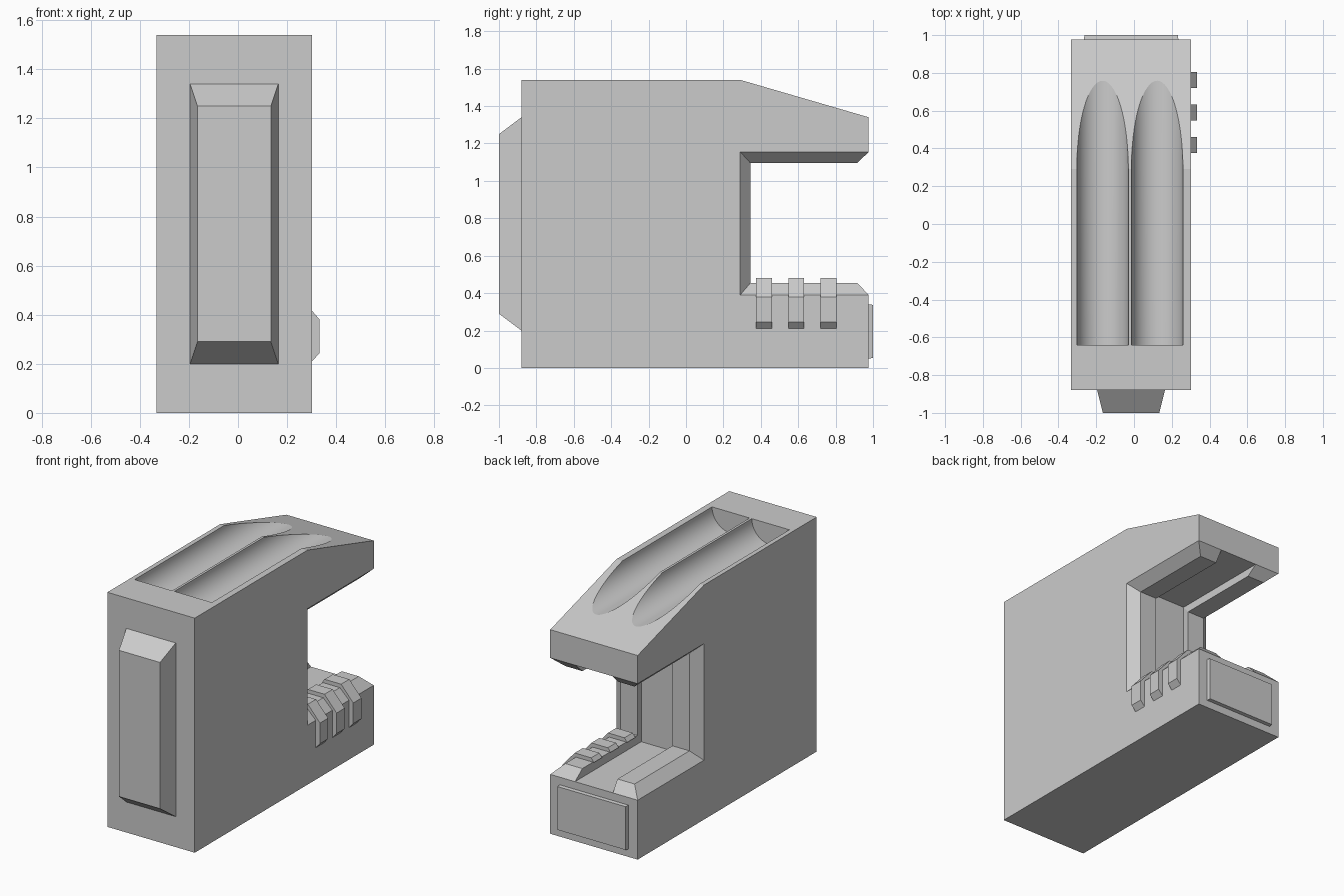
import bpy, bmesh, math

if "Cube" in bpy.data.objects:
    bpy.data.objects.remove(bpy.data.objects["Cube"])

X0, X1 = -0.333, 0.302          # side faces of the body
MID = (X0 + X1) / 2


def make(name, verts, faces):
    bm = bmesh.new()
    vs = [bm.verts.new(v) for v in verts]
    for f in faces:
        bm.faces.new([vs[i] for i in f])
    bmesh.ops.recalc_face_normals(bm, faces=bm.faces)
    mesh = bpy.data.meshes.new(name)
    bm.to_mesh(mesh)
    bm.free()
    ob = bpy.data.objects.new(name, mesh)
    bpy.context.collection.objects.link(ob)
    return ob


def loft(name, loop_a, loop_b):
    """Closed solid between two matching outlines."""
    n = len(loop_a)
    faces = [(i, (i + 1) % n, n + (i + 1) % n, n + i) for i in range(n)]
    faces += [tuple(range(n)), tuple(range(n, 2 * n))]
    return make(name, loop_a + loop_b, faces)


def rect(x0, x1, z0, z1, y):
    return [(x0, y, z0), (x1, y, z0), (x1, y, z1), (x0, y, z1)]


# C-shaped body
profile = [(-0.88, 0), (0.977, 0), (0.977, 0.39), (0.29, 0.39), (0.29, 1.155),
           (0.977, 1.155), (0.977, 1.34), (0.29, 1.54), (-0.88, 1.54)]
body = loft("body", [(X0, y, z) for y, z in profile], [(X1, y, z) for y, z in profile])

# two round grooves along the top
R, SEG = 0.1365, 64
for i, cx in enumerate((-0.1665, 0.1225)):
    ring = [(cx + R * math.cos(2 * math.pi * k / SEG), 1.5401 + R * math.sin(2 * math.pi * k / SEG))
            for k in range(SEG)]
    cutter = loft("groove_cutter", [(x, -0.64, z) for x, z in ring], [(x, 1.3, z) for x, z in ring])
    cutter.hide_render = True
    mod = body.modifiers.new("groove", 'BOOLEAN')
    mod.operation, mod.solver, mod.object = 'DIFFERENCE', 'EXACT', cutter
    bpy.context.view_layer.objects.active = body
    bpy.ops.object.modifier_apply(modifier="groove")
    bpy.data.objects.remove(cutter)
bpy.ops.object.select_all(action='DESELECT')
body.select_set(True)
bpy.context.view_layer.objects.active = body
bpy.ops.object.shade_smooth_by_angle(angle=math.radians(12))

# bevelled lips running round the opening, one on each side
base = [(0.977, 0.39), (0.29, 0.39), (0.29, 1.155), (0.977, 1.155)]
ridge = [(0.915, 0.455), (0.345, 0.455), (0.345, 1.095), (0.915, 1.095)]
rows = [(0, base), (0.066, ridge), (0.19, ridge), (0.18, base)]
for name, edge, sign in (("left_lip", X0, 1), ("right_lip", X1, -1)):
    verts = [(edge + sign * d, y, z) for d, path in rows for y, z in path]
    faces = [(4 * r + i, 4 * r + i + 1, 4 * r + i + 5, 4 * r + i + 4)
             for r in range(3) for i in range(3)]
    faces += [(0, 4, 8, 12), (3, 7, 11, 15)]
    make(name, verts, faces)

# three clips wrapped over the lower right lip
clip = [(0.302, 0.21), (0.333, 0.245), (0.333, 0.38), (0.245, 0.48), (0.125, 0.48),
        (0.105, 0.455), (0.2, 0.43), (0.29, 0.36)]
for i, y in enumerate((0.375, 0.547, 0.72)):
    loft(f"clip_{i + 1}", [(x, y, z) for x, z in clip], [(x, y + 0.085, z) for x, z in clip])

# raised front panel and thin back plate
loft("front_panel", rect(-0.195, 0.164, 0.2, 1.34, -0.88), rect(-0.165, 0.134, 0.29, 1.25, -1.0))
loft("back_plate", rect(-0.265, 0.235, 0.05, 0.34, 0.977), rect(-0.262, 0.232, 0.053, 0.337, 1.0))
